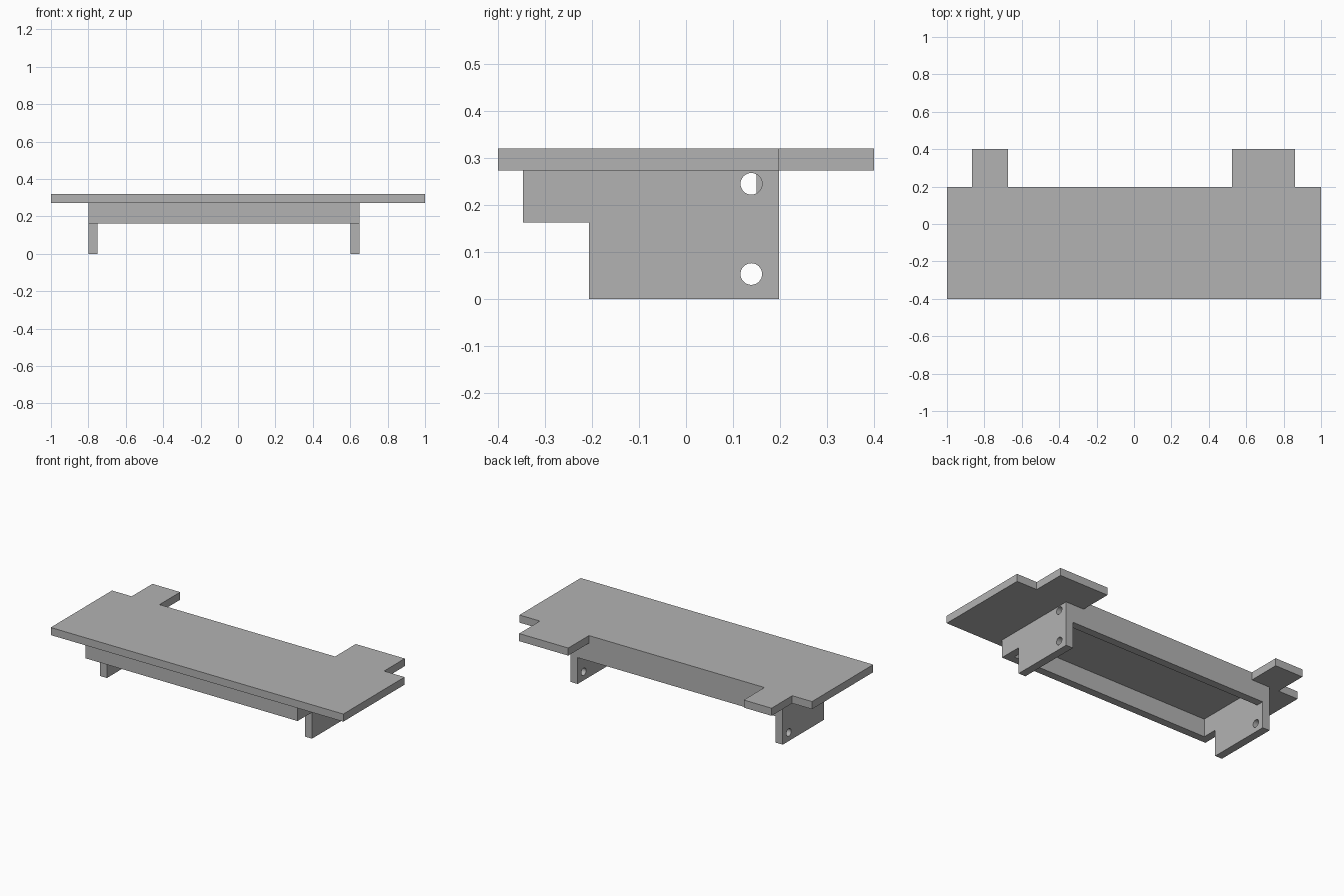
import bpy
import math
from mathutils import Matrix, Vector

if "Cube" in bpy.data.objects:
    bpy.data.objects.remove(bpy.data.objects["Cube"], do_unlink=True)

# Single grey material
grey = bpy.data.materials.new("plain grey")
grey.use_nodes = True
colour = (0.45, 0.45, 0.45, 1)
grey.diffuse_color = colour
grey.node_tree.nodes["Principled BSDF"].inputs["Base Color"].default_value = colour


def slab(name, loops, thickness, matrix):
    """Extrude flat outlines (inner loops become holes) into a mesh."""
    curve = bpy.data.curves.new(name + "_profile", "CURVE")
    curve.dimensions = "2D"
    curve.fill_mode = "BOTH"
    curve.extrude = thickness / 2
    for loop in loops:
        spline = curve.splines.new("POLY")
        spline.points.add(len(loop) - 1)
        for point, (u, v) in zip(spline.points, loop):
            point.co = (u, v, 0, 1)
        spline.use_cyclic_u = True
    helper = bpy.data.objects.new(name + "_helper", curve)
    mesh = bpy.data.meshes.new_from_object(helper)
    bpy.data.objects.remove(helper)
    bpy.data.curves.remove(curve)
    mesh.transform(matrix)
    mesh.materials.clear()
    mesh.materials.append(grey)
    for face in mesh.polygons:
        face.use_smooth = False
        face.material_index = 0
    obj = bpy.data.objects.new(name, mesh)
    bpy.context.collection.objects.link(obj)
    return obj


def box(name, low, high):
    """Axis-aligned box between two corners."""
    low, high = Vector(low), Vector(high)
    bpy.ops.mesh.primitive_cube_add(size=1)
    obj = bpy.context.object
    obj.name = name
    obj.data.transform(Matrix.Translation((low + high) / 2) @ Matrix.Diagonal((*(high - low), 1)))
    obj.data.materials.append(grey)


def circle(u, v, radius, sides=32):
    return [(u + radius * math.cos(math.tau * i / sides),
             v + radius * math.sin(math.tau * i / sides)) for i in range(sides)]


TOP, DECK, STEP = 0.32, 0.273, 0.163   # heights of deck top, deck underside, rail underside
FRONT, BACK, WALL = -0.347, 0.198, 0.048

# Deck with two rear tabs
deck = [(-1, -0.4), (1, -0.4), (1, BACK), (0.86, BACK), (0.86, 0.4), (0.525, 0.4),
        (0.525, BACK), (-0.675, BACK), (-0.675, 0.4), (-0.865, 0.4), (-0.865, BACK), (-1, BACK)]
slab("deck", [deck], TOP - DECK, Matrix.Translation((0, 0, (TOP + DECK) / 2)))

# Stepped end brackets, each with two bolt holes
bracket = [(FRONT, DECK), (FRONT, STEP), (-0.206, STEP), (-0.206, 0), (BACK, 0), (BACK, DECK)]
holes = [circle(0.139, z, 0.023) for z in (0.053, 0.245)]
upright = Matrix(((0, 0, 1, 0), (1, 0, 0, 0), (0, 1, 0, 0), (0, 0, 0, 1)))
for name, x in (("right_bracket", -0.776), ("left_bracket", 0.626)):
    slab(name, [bracket] + holes, WALL, Matrix.Translation((x, 0, 0)) @ upright)

# Rails joining the brackets
for name, y in (("front_rail", FRONT), ("back_rail", BACK - WALL)):
    box(name, (-0.752, y, STEP), (0.602, y + WALL, DECK))
